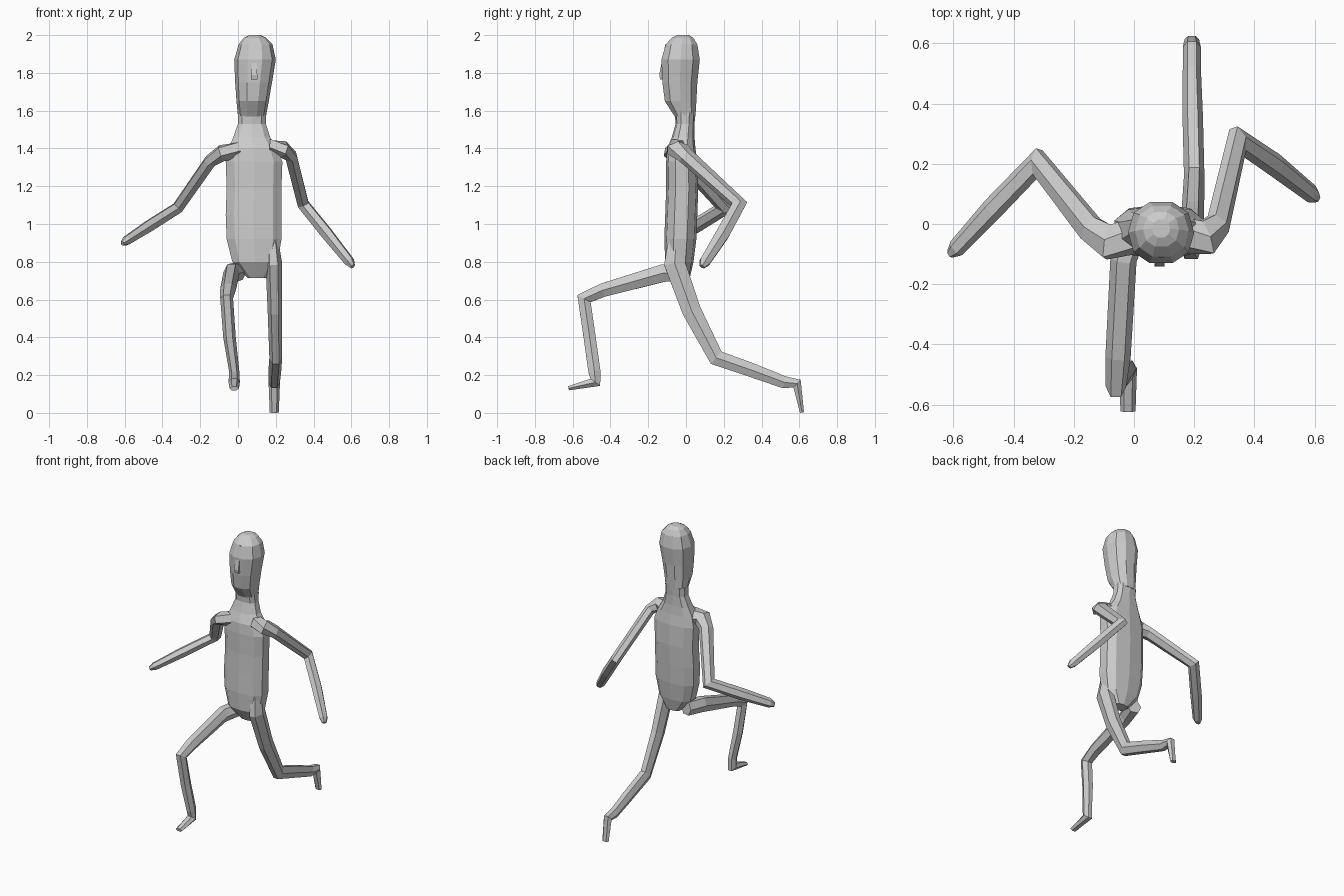
import bpy, bmesh
from math import cos, sin, tau
from mathutils import Vector


def loft(name, rings, n, power=1.0, shift=0.0):
    """Skin a list of (centre, half_axis_u, half_axis_v) rings, capped at both ends."""
    pts = []
    for i in range(n):
        a = tau * (i + shift) / n
        pts.append([(1 if f > 0 else -1) * abs(f) ** power if abs(f) > 1e-6 else 0
                    for f in (cos(a), sin(a))])
    mu, mv = (max(abs(p[k]) for p in pts) for k in (0, 1))
    bm = bmesh.new()
    loops = [[bm.verts.new(c + u * (p[0] / mu) + v * (p[1] / mv)) for p in pts]
             for c, u, v in rings]
    for a, b in zip(loops, loops[1:]):
        for i in range(n):
            j = (i + 1) % n
            bm.faces.new((a[i], a[j], b[j], b[i]))
    bm.faces.new(loops[0][::-1])
    bm.faces.new(loops[-1])
    bmesh.ops.recalc_face_normals(bm, faces=bm.faces)
    me = bpy.data.meshes.new(name)
    bm.to_mesh(me)
    bm.free()
    ob = bpy.data.objects.new(name, me)
    bpy.context.collection.objects.link(ob)
    return ob


def stack(name, sections, n, **kw):
    """Horizontal sections given as (z, x0, x1, y0, y1)."""
    return loft(name, [(Vector(((x0 + x1) / 2, (y0 + y1) / 2, z)),
                        Vector(((x1 - x0) / 2, 0, 0)), Vector((0, (y1 - y0) / 2, 0)))
                       for z, x0, x1, y0, y1 in sections], n, **kw)


def limb(name, path, hinge):
    """Six-sided mitred tube; path points are (x, y, z, half_width, half_depth)."""
    p = [Vector(q[:3]) for q in path]
    hinge = Vector(hinge)
    rings = []
    for i, q in enumerate(path):
        t0 = (p[i] - p[i - 1]).normalized() if i else (p[1] - p[0]).normalized()
        t1 = (p[i + 1] - p[i]).normalized() if i < len(p) - 1 else t0
        t = (t0 + t1).normalized()
        u = (hinge - t * hinge.dot(t)).normalized()
        rings.append((p[i], u * q[3], t.cross(u) * q[4] / max(t.dot(t0), 0.6)))
    return loft(name, rings, 6)


# Torso and neck
stack("torso", [
    (0.715, 0.05, 0.15, -0.06, 0.02),
    (0.80, -0.03, 0.21, -0.11, 0.04),
    (0.92, -0.06, 0.23, -0.115, 0.055),
    (1.05, -0.065, 0.23, -0.11, 0.06),
    (1.19, -0.06, 0.23, -0.105, 0.065),
    (1.33, -0.065, 0.235, -0.105, 0.06),
    (1.40, -0.05, 0.21, -0.10, 0.05),
    (1.46, -0.025, 0.17, -0.075, 0.045),
    (1.53, 0.0, 0.148, -0.055, 0.045),
    (1.59, 0.0, 0.148, -0.06, 0.05)], 10, power=0.75, shift=0.5)

# Head
stack("head", [
    (1.57, 0.0, 0.148, -0.06, 0.05),
    (1.65, -0.008, 0.163, -0.112, 0.055),
    (1.75, -0.015, 0.18, -0.125, 0.06),
    (1.87, -0.02, 0.20, -0.13, 0.073),
    (1.95, 0.003, 0.183, -0.108, 0.06),
    (1.985, 0.03, 0.15, -0.075, 0.04),
    (2.0, 0.06, 0.12, -0.045, 0.015)], 10, power=0.9)

# Nose
stack("nose", [
    (1.765, 0.07, 0.102, -0.137, -0.10),
    (1.79, 0.068, 0.102, -0.142, -0.10),
    (1.95, 0.082, 0.098, -0.11, -0.08)], 4, shift=0.5)

# Arms, hinged about the normal of each elbow bend
arms = {
    "right_arm": [(0.0, -0.04, 1.385, 0.05, 0.055), (-0.085, -0.06, 1.375, 0.045, 0.05),
                  (-0.145, -0.015, 1.335, 0.035, 0.042), (-0.32, 0.205, 1.085, 0.032, 0.034),
                  (-0.47, 0.05, 0.99, 0.033, 0.035), (-0.59, -0.08, 0.912, 0.026, 0.028),
                  (-0.612, -0.1, 0.897, 0.012, 0.014)],
    "left_arm": [(0.17, -0.04, 1.40, 0.05, 0.055), (0.24, -0.045, 1.395, 0.045, 0.05),
                 (0.28, 0.0, 1.36, 0.035, 0.04), (0.345, 0.28, 1.105, 0.033, 0.034),
                 (0.47, 0.195, 0.95, 0.034, 0.036), (0.59, 0.10, 0.80, 0.028, 0.028),
                 (0.607, 0.085, 0.775, 0.014, 0.014)],
}
for name, path in arms.items():
    a, b, c = (Vector(path[i][:3]) for i in (2, 3, 5))
    limb(name, path, (b - a).cross(c - b).normalized())

# Legs with feet, hinged about x
limb("front_leg", [
    (0.0, 0.0, 0.75, 0.05, 0.045), (-0.035, -0.12, 0.74, 0.044, 0.046),
    (-0.053, -0.44, 0.65, 0.042, 0.036), (-0.06, -0.54, 0.605, 0.034, 0.032),
    (-0.045, -0.51, 0.40, 0.033, 0.032), (-0.02, -0.485, 0.22, 0.027, 0.032),
    (-0.02, -0.48, 0.162, 0.03, 0.024), (-0.02, -0.622, 0.13, 0.025, 0.011)], (1, 0, 0))
limb("back_leg", [
    (0.18, -0.05, 0.93, 0.03, 0.04), (0.19, -0.06, 0.79, 0.044, 0.055),
    (0.195, 0.03, 0.54, 0.038, 0.05), (0.2, 0.16, 0.292, 0.034, 0.04),
    (0.195, 0.36, 0.222, 0.034, 0.037), (0.192, 0.52, 0.162, 0.03, 0.032),
    (0.192, 0.588, 0.155, 0.03, 0.022), (0.192, 0.614, 0.002, 0.024, 0.011)], (1, 0, 0))
